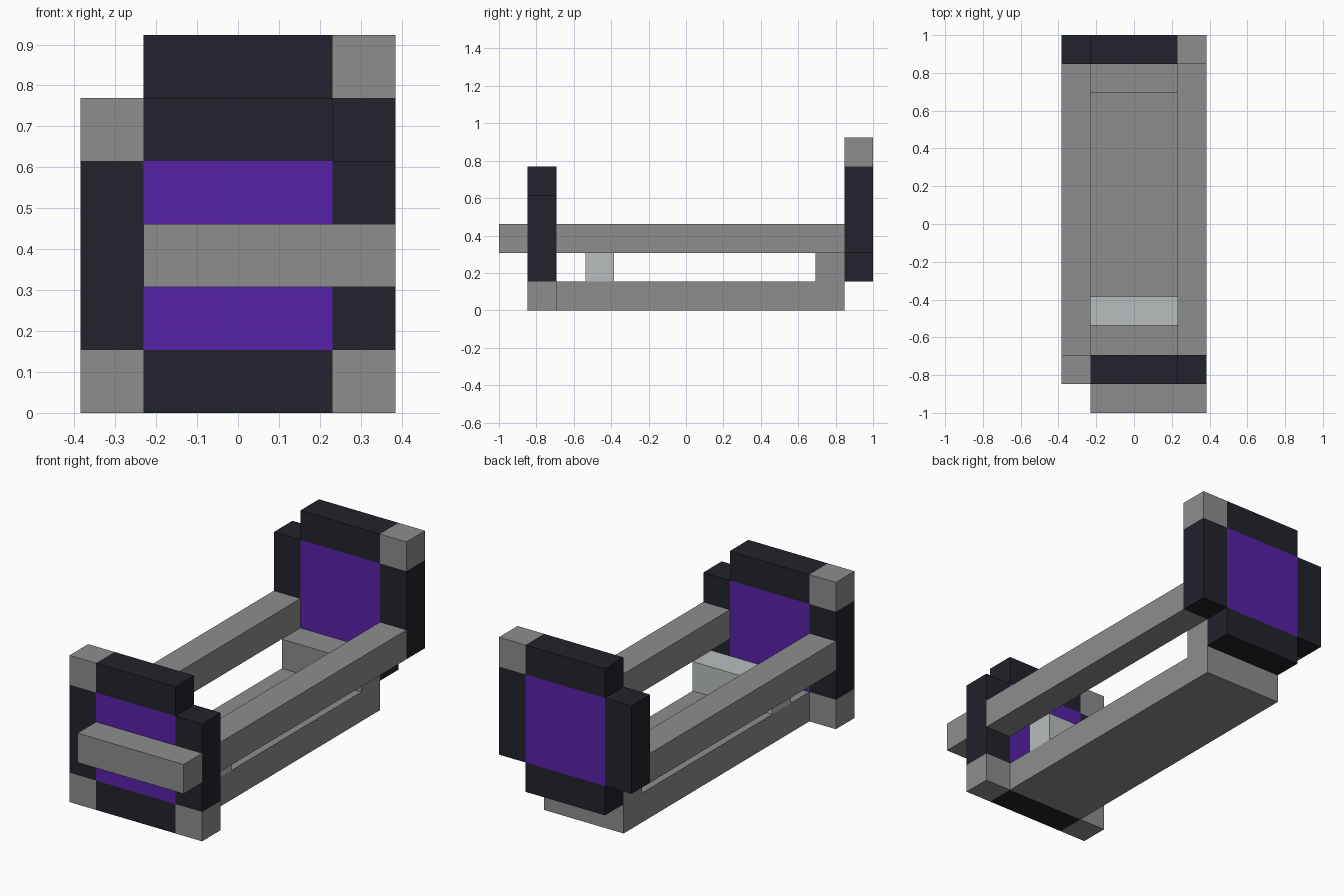
import bpy
from mathutils import Vector

cube = bpy.data.objects.get("Cube")
if cube:
    bpy.data.objects.remove(cube, do_unlink=True)

UNIT = 2 / 13  # the model is built on a block grid, 5 wide, 13 deep, 6 high


def make_material(name, color):
    mat = bpy.data.materials.new(name)
    mat.use_nodes = True
    rgba = (*color, 1)
    mat.diffuse_color = rgba
    bsdf = next(n for n in mat.node_tree.nodes if n.type == 'BSDF_PRINCIPLED')
    bsdf.inputs["Base Color"].default_value = rgba
    return mat


grey = make_material("stone grey", (0.27, 0.27, 0.27))
dark = make_material("dark slate", (0.016, 0.016, 0.025))
purple = make_material("purple", (0.093, 0.016, 0.40))
pale = make_material("pale grey", (0.48, 0.51, 0.51))


def block(name, mat, x, y, z):
    """Box spanning the given grid ranges; x is centred, y starts at the front."""
    low = Vector((x[0], y[0] - 6.5, z[0])) * UNIT
    high = Vector((x[1], y[1] - 6.5, z[1])) * UNIT
    bpy.ops.mesh.primitive_cube_add(size=1, location=(low + high) / 2)
    obj = bpy.context.object
    obj.name = name
    obj.data.name = name
    for v in obj.data.vertices:
        v.co = v.co * (high - low)
    obj.data.materials.append(mat)


MIDDLE, RIGHT, LEFT = (-1.5, 1.5), (-2.5, -1.5), (1.5, 2.5)


# End frames: purple panel with dark borders and side posts
def end_frame(name, y, base):
    block(name + "_panel", purple, MIDDLE, y, (base + 1, base + 4))
    block(name + "_bottom_border", dark, MIDDLE, y, (base, base + 1))
    block(name + "_top_border", dark, MIDDLE, y, (base + 4, base + 5))
    for side, x in (("right", RIGHT), ("left", LEFT)):
        block(f"{name}_{side}_post", dark, x, y, (base + 1, base + 4))


FRONT, BACK = (1, 2), (12, 13)
end_frame("front", FRONT, 0)
end_frame("back", BACK, 1)

# Grey corner blocks
block("front_right_foot", grey, RIGHT, FRONT, (0, 1))
block("front_left_foot", grey, LEFT, FRONT, (0, 1))
block("front_top_corner", grey, RIGHT, FRONT, (4, 5))
block("back_top_corner", grey, LEFT, BACK, (5, 6))

# Base, rails and front bar
block("base", grey, MIDDLE, (2, 12), (0, 1))
block("right_rail", grey, RIGHT, (2, 12), (2, 3))
block("left_rail", grey, LEFT, (2, 12), (2, 3))
block("front_bar", grey, (-1.5, 2.5), (0, 1), (2, 3))

# Steps on the base
block("back_step", grey, MIDDLE, (11, 12), (1, 2))
block("pale_step", pale, MIDDLE, (3, 4), (1, 2))
